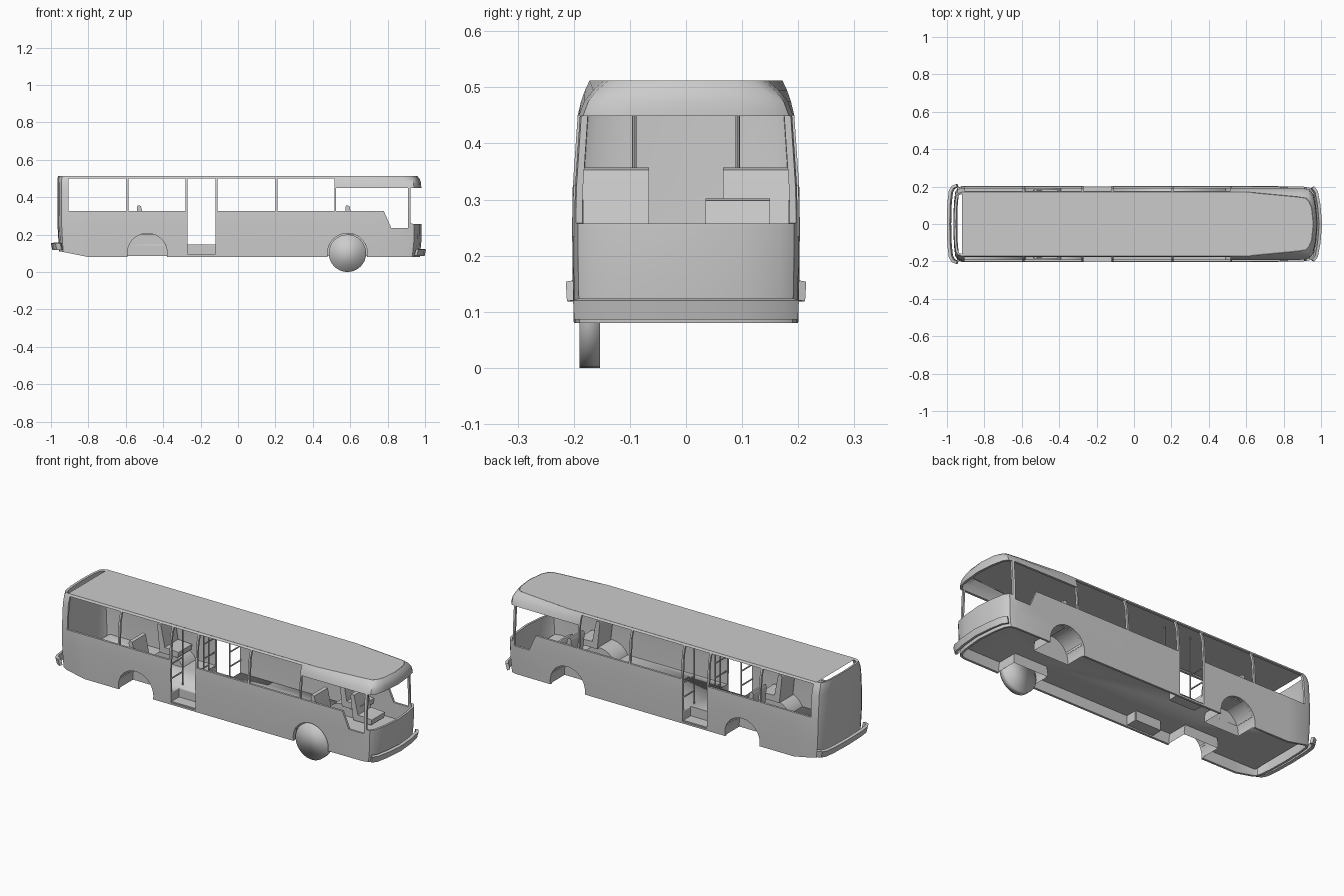
import bpy, bmesh, math
from mathutils import Matrix, Vector

if "Cube" in bpy.data.objects:
    bpy.data.objects.remove(bpy.data.objects["Cube"])

GREY = bpy.data.materials.new("plain grey")
GREY.use_nodes = True
GREY.diffuse_color = (0.6, 0.6, 0.6, 1)
GREY.node_tree.nodes["Principled BSDF"].inputs["Base Color"].default_value = (0.6, 0.6, 0.6, 1)

SIDES = (-1, 1)
AXLES = (-0.485, 0.585)
ROOF_Z, FLOOR_Z, SKIN = 0.512, 0.14, 0.012


def finish(name, bm, angle=30):
    """Turn a bmesh into a named object with smooth-by-angle shading."""
    bmesh.ops.recalc_face_normals(bm, faces=bm.faces)
    mesh = bpy.data.meshes.new(name)
    bm.to_mesh(mesh)
    bm.free()
    mesh.materials.append(GREY)
    ob = bpy.data.objects.new(name, mesh)
    bpy.context.collection.objects.link(ob)
    shade(ob, angle)
    return ob


def activate(ob):
    bpy.ops.object.select_all(action="DESELECT")
    ob.select_set(True)
    bpy.context.view_layer.objects.active = ob


def shade(ob, angle):
    activate(ob)
    bpy.ops.object.shade_smooth_by_angle(angle=math.radians(angle))


def modify(ob, kind, **settings):
    activate(ob)
    mod = ob.modifiers.new(kind.lower(), kind)
    for key, value in settings.items():
        setattr(mod, key, value)
    bpy.ops.object.modifier_apply(modifier=mod.name)


def prism(bm, points, y0, y1):
    """Extrude an (x, z) polygon along y."""
    a = [bm.verts.new((x, y0, z)) for x, z in points]
    b = [bm.verts.new((x, y1, z)) for x, z in points]
    bm.faces.new(a)
    bm.faces.new(b[::-1])
    for i in range(len(a)):
        j = (i + 1) % len(a)
        bm.faces.new((a[i], b[i], b[j], a[j]))


def rect(x0, x1, z0, z1):
    return [(x0, z0), (x1, z0), (x1, z1), (x0, z1)]


def circle(x, z, r, n=32):
    return [(x + r * math.cos(math.tau * i / n), z + r * math.sin(math.tau * i / n)) for i in range(n)]


def cut(target, shapes):
    """Subtract a set of (polygon, y0, y1) prisms."""
    bm = bmesh.new()
    for shape in shapes:
        prism(bm, *shape)
    cutter = finish("cutter", bm)
    cutter.hide_render = True
    modify(target, "BOOLEAN", object=cutter, operation="DIFFERENCE", solver="EXACT")
    bpy.data.objects.remove(cutter)


def rod(bm, a, b, r):
    a, b = Vector(a), Vector(b)
    turn = (b - a).to_track_quat("Z", "Y").to_matrix().to_4x4()
    bmesh.ops.create_cone(bm, cap_ends=True, segments=8, radius1=r, radius2=r, depth=(b - a).length,
                          matrix=Matrix.Translation((a + b) / 2) @ turn)


def outline(w, rear, front, taper=0):
    """Plan outline of the body: rear centre, left side, front centre, right side."""
    half = [(rear, 0), (rear + 0.003, 0.55 * w), (rear + 0.01, 0.84 * w), (rear + 0.022, 0.95 * w),
            (rear + 0.045, w), (-0.8, w), (0.6, w), (0.9 - taper * 0.2, w * (0.99 - taper)),
            (front - 0.04, w * (0.95 - taper)), (front - 0.022, w * (0.83 - taper)),
            (front - 0.009, 0.5 * w), (front, 0)]
    return half + [(x, -y) for x, y in half[-2:0:-1]]


# Body shell: stacked outlines, thickened, then openings cut through
RINGS = [(0.08, 0.2, -0.957, 0.972, 0), (0.16, 0.202, -0.96, 0.98, 0), (0.25, 0.203, -0.965, 0.982, 0),
         (0.32, 0.202, -0.966, 0.98, 0), (0.45, 0.193, -0.966, 0.98, 0), (0.475, 0.187, -0.966, 0.979, 0.02),
         (0.495, 0.18, -0.965, 0.973, 0.07), (ROOF_Z, 0.172, -0.963, 0.96, 0.14)]
bm = bmesh.new()
loops = []
for z, w, rear, front, taper in RINGS:
    ring = []
    for x, y in outline(w, rear, front, taper):
        lift = 0.03 * max(0, min(1, (-0.8 - x) / 0.15)) if z < 0.1 else 0
        ring.append(bm.verts.new((x, y, z + lift)))
    loops.append(ring)
for low, high in zip(loops, loops[1:]):
    for i in range(len(low)):
        j = (i + 1) % len(low)
        bm.faces.new((low[i], low[j], high[j], high[i]))
body = finish("body_shell", bm)
modify(body, "SOLIDIFY", thickness=SKIN, offset=-1)

openings = [rect(a, b, 0.325, 0.5) for a, b in ((-0.905, -0.595), (-0.585, -0.28), (-0.11, 0.2), (0.21, 0.515))]
openings.append(rect(-0.27, -0.12, 0.09, 0.5))
openings.append([(0.523, 0.325), (0.78, 0.325), (0.82, 0.235), (0.91, 0.235), (0.91, 0.45), (0.523, 0.45)])
openings.append([(0.923, 0.258), (1.1, 0.255), (1.1, 0.449), (0.923, 0.449)])
openings += [circle(x, 0.1, 0.107) for x in AXLES]
cut(body, [(p, -0.4, 0.4) for p in openings])
shade(body, 30)

# Roof panel, open behind its rear edge
bm = bmesh.new()
ring = [(max(x, -0.92), y) for x, y in outline(0.17, -0.963, 0.958, 0.14)]
verts = [bm.verts.new((x, y, ROOF_Z - 0.001)) for x, y in ring]
bmesh.ops.remove_doubles(bm, verts=verts, dist=0.0001)
bm.faces.new([v for v in verts if v.is_valid])
finish("roof_panel", bm)

# Floor with wheel and step cut-outs
bm = bmesh.new()
prism(bm, rect(-0.92, 0.93, FLOOR_Z, FLOOR_Z + 0.008), -0.19, 0.19)
floor = finish("floor", bm)
holes = []
for s in SIDES:
    holes += [(circle(x, 0.1, 0.106), s * 0.075, s * 0.3) for x in AXLES]
    holes.append((rect(-0.27, -0.12, 0.1, 0.2), s * 0.13, s * 0.3))
cut(floor, holes)

# Entrance steps
for s, side in zip(SIDES, ("right", "left")):
    bm = bmesh.new()
    prism(bm, rect(-0.27, -0.12, 0.088, 0.096), s * 0.13, s * 0.195)
    prism(bm, rect(-0.27, -0.12, 0.088, FLOOR_Z), s * 0.124, s * 0.13)
    for x in (-0.275, -0.12):
        prism(bm, rect(x, x + 0.005, 0.088, FLOOR_Z), s * 0.13, s * 0.19)
    finish("entrance_step_" + side, bm)

# Wheel housings: half drums closed on the inner end
for s, side in zip(SIDES, ("right", "left")):
    for x, place in zip(AXLES, ("rear", "front")):
        bm = bmesh.new()
        prism(bm, circle(x, 0.1, 0.107), s * 0.075, s * 0.19)
        bmesh.ops.delete(bm, geom=[f for f in bm.faces if abs(f.calc_center_median().y) > 0.18], context="FACES")
        bmesh.ops.bisect_plane(bm, geom=bm.verts[:] + bm.edges[:] + bm.faces[:], plane_co=(0, 0, 0.085),
                               plane_no=(0, 0, -1), clear_outer=True)
        finish(f"wheel_housing_{place}_{side}", bm)

# Single front wheel, softly shaded
bm = bmesh.new()
prism(bm, circle(AXLES[1], 0.1, 0.1), -0.19, -0.153)
finish("front_wheel", bm, 180)

# Seats: one bent side profile extruded across
def seat(name, x, base, top, y0, y1):
    bm = bmesh.new()
    prism(bm, [(x, base), (x + 0.11, base), (x + 0.115, base + 0.03), (x + 0.03, base + 0.035),
               (x + 0.012, top - 0.03), (x + 0.006, top - 0.004), (x - 0.01, top), (x - 0.016, top - 0.012)], y0, y1)
    finish(name, bm, 50)


for s, side in zip(SIDES, ("right", "left")):
    for x, place in zip((-0.525, 0.59), ("rear", "front")):
        seat(f"seat_{place}_{side}", x, 0.2, 0.357, s * 0.066, s * 0.184)
seat("driver_seat", 0.68, 0.16, 0.302, 0.035, 0.15)

# Grab poles with rails beside the doors
for s, side in zip(SIDES, ("right", "left")):
    bm = bmesh.new()
    for x in (-0.275, -0.115):
        rod(bm, (x, s * 0.092, FLOOR_Z), (x, s * 0.092, ROOF_Z - 0.002), 0.004)
        for z in (0.22, 0.3):
            rod(bm, (x, s * 0.092, z), (x, s * 0.19, z), 0.004)
    finish("grab_poles_" + side, bm)

# Bumpers wrap the two ends
def bumper(name, end, z0, z1):
    path = outline(0.205, -0.985, 0.99)
    path = path[len(path) // 2:] + path[:len(path) // 2]
    if end > 0:
        path = path[len(path) // 2:] + path[:len(path) // 2]
    path = [p for p in path if p[0] * end > 0.93]
    bm = bmesh.new()
    low = [bm.verts.new((x, y, z0)) for x, y in path]
    high = [bm.verts.new((x + end * 0.008, y * 1.01, z1)) for x, y in path]
    for i in range(len(path) - 1):
        bm.faces.new((low[i], low[i + 1], high[i + 1], high[i]))
    ob = finish(name, bm)
    modify(ob, "SOLIDIFY", thickness=0.016, offset=0)
    shade(ob, 30)


bumper("front_bumper", 1, 0.088, 0.122)
bumper("rear_bumper", -1, 0.12, 0.155)
